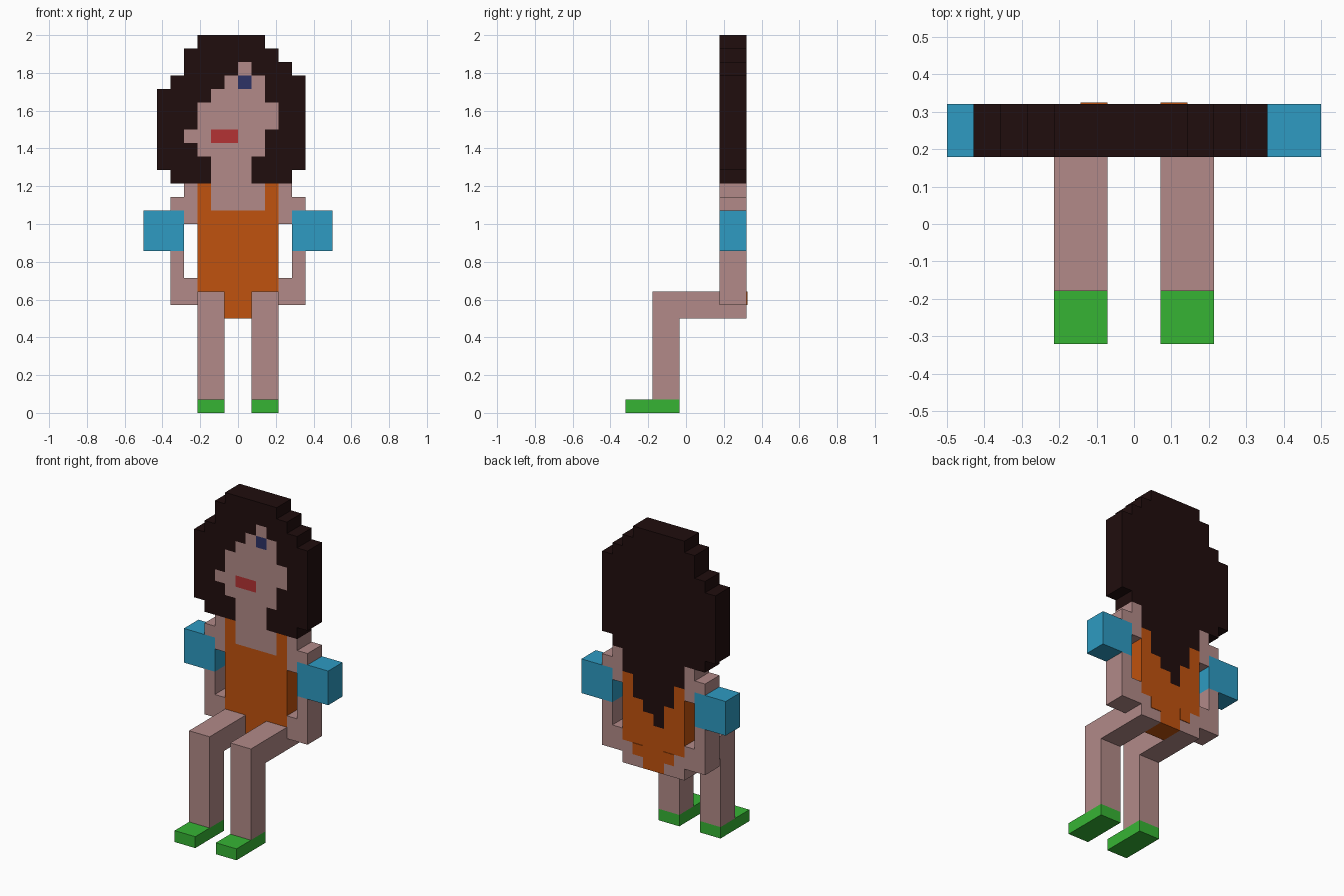
import bpy
import bmesh

U = 2 / 28            # one block
BACK, FRONT = 9, 7    # depth of the upright body, in blocks

cube = bpy.data.objects.get("Cube")
if cube:
    bpy.data.objects.remove(cube, do_unlink=True)


def material(name, hex_code):
    def linear(c):
        return c / 12.92 if c <= 0.04045 else ((c + 0.055) / 1.055) ** 2.4
    rgb = [linear(int(hex_code[n:n + 2], 16) / 255) for n in (0, 2, 4)]
    m = bpy.data.materials.new(name)
    m.use_nodes = True
    m.diffuse_color = (*rgb, 1)
    m.node_tree.nodes["Principled BSDF"].inputs["Base Color"].default_value = (*rgb, 1)
    return m


hair = material("dark brown hair", "200d0d")
skin = material("skin", "b28a88")
suit = material("orange suit", "c0520e")
cuff = material("blue cuff", "2e9bc2")
shoe = material("green shoe", "36b434")
lips = material("red lips", "b43234")
iris = material("navy eye", "2d3266")


def point(i, j, k):
    return ((i - 7) * U, (j - 4.5) * U, k * U)


def finish(name, bm, mats):
    bmesh.ops.remove_doubles(bm, verts=bm.verts, dist=U / 100)
    bmesh.ops.recalc_face_normals(bm, faces=bm.faces)
    mesh = bpy.data.meshes.new(name)
    bm.to_mesh(mesh)
    bm.free()
    for m in mats:
        mesh.materials.append(m)
    obj = bpy.data.objects.new(name, mesh)
    bpy.context.collection.objects.link(obj)
    return obj


def block(name, mat, x, y, z):
    """Box between block coordinates."""
    bm = bmesh.new()
    bmesh.ops.create_cube(bm, size=1)
    for v in bm.verts:
        v.co = point(*[r[0] if c < 0 else r[1] for r, c in zip((x, y, z), v.co)])
    return finish(name, bm, [mat])


def cells(bottom, spans):
    """Grid cells of a stack of row spans, lowest row first."""
    return {(i, bottom + n) for n, (a, b) in enumerate(spans) for i in range(a, b)}


def slab(name, shape, base, front=(), back=()):
    """Stepped silhouette two blocks deep; paint lists hold (material, cells)."""
    mats = [base] + [m for m, _ in (*front, *back) if m != base]
    mats = list(dict.fromkeys(mats))
    bm = bmesh.new()

    def quad(corners, mat):
        f = bm.faces.new([bm.verts.new(point(*c)) for c in corners])
        f.material_index = mats.index(mat)

    def colour(cell, paints):
        found = [m for m, area in paints if cell in area]
        return found[-1] if found else base

    for i, k in sorted(shape):
        ring = [(i, k), (i + 1, k), (i + 1, k + 1), (i, k + 1)]
        quad([(a, FRONT, b) for a, b in ring], colour((i, k), front))
        quad([(a, BACK, b) for a, b in ring], colour((i, k), back))
        near = [(i, k - 1), (i + 1, k), (i, k + 1), (i - 1, k)]
        for n, other in enumerate(near):
            if other not in shape:
                (a, b), (c, d) = ring[n], ring[(n + 1) % 4]
                quad([(a, FRONT, b), (c, FRONT, d), (c, BACK, d), (a, BACK, b)], base)
    return finish(name, bm, mats)


# Head: hair mass with the face set into its front
head_shape = cells(17, [(2, 11)] + [(1, 12)] * 6 + [(2, 12), (3, 11), (3, 10), (4, 9)])
face = cells(17, [(5, 8), (5, 8), (4, 9), (3, 9), (4, 10), (4, 10), (5, 9), (6, 9), (7, 8)])
mouth = cells(20, [(5, 7)])
eye = cells(24, [(7, 8)])
slab("head", head_shape, hair, front=[(skin, face), (lips, mouth), (iris, eye)])

# Torso: suit with an open neckline, long hair hanging down the back
torso_shape = cells(7, [(6, 8)] * 2 + [(4, 10)] * 8)
neckline = cells(15, [(5, 9)] * 2)
long_hair = cells(11, [(6, 7), (6, 8), (5, 9), (5, 9), (4, 10), (4, 10)])
slab("torso", torso_shape, suit, front=[(skin, neckline)], back=[(hair, long_hair)])

# Limbs, mirrored from the right side
for side in ("right", "left"):
    def span(a, b):
        return (a, b) if side == "right" else (14 - b, 14 - a)

    slab(side + "_shoulder", cells(14, [span(3, 4), span(2, 4), span(3, 4)]), skin)
    slab(side + "_forearm", cells(8, [span(2, 4)] * 2 + [span(2, 3)] * 2), skin)
    block(side + "_cuff", cuff, span(0, 3), (FRONT, BACK), (12, 15))
    block(side + "_thigh", skin, span(4, 6), (4, BACK), (7, 9))
    block(side + "_shin", skin, span(4, 6), (2, 4), (1, 9))
    block(side + "_shoe", shoe, span(4, 6), (0, 4), (0, 1))
    # Suit edge stepping over the back of the hip
    block(side + "_suit_edge", suit, span(5, 6), (BACK, BACK + 0.05), (8, 9))
